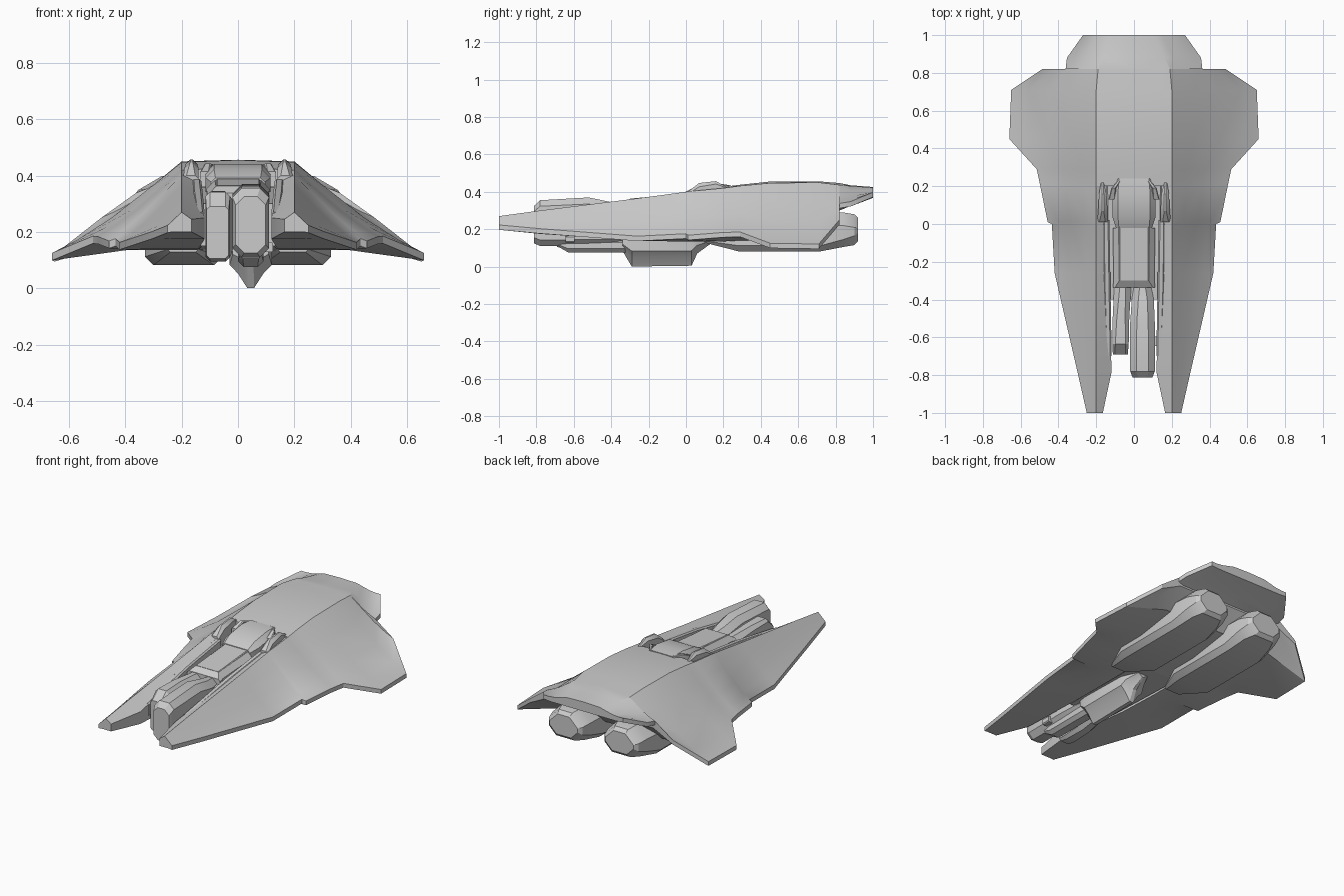
import bpy, bmesh


def finish(name, verts, faces, mirror=False, angle=0.5):
    me = bpy.data.meshes.new(name)
    me.from_pydata(verts, [], faces)
    bm = bmesh.new()
    bm.from_mesh(me)
    bmesh.ops.remove_doubles(bm, verts=bm.verts, dist=0.0003)
    bmesh.ops.recalc_face_normals(bm, faces=bm.faces)
    bm.to_mesh(me)
    bm.free()
    ob = bpy.data.objects.new(name, me)
    bpy.context.collection.objects.link(ob)
    bpy.ops.object.select_all(action='DESELECT')
    ob.select_set(True)
    bpy.context.view_layer.objects.active = ob
    if mirror:
        m = ob.modifiers.new("mirror", 'MIRROR')
        m.merge_threshold = 0.0005
        bpy.ops.object.modifier_apply(modifier=m.name)
    bpy.ops.object.shade_smooth_by_angle(angle=angle)
    return ob


def loft(name, rings, mirror=False, skip=None):
    """Join rings of equal point count, capping both ends."""
    n = len(rings[0])
    verts = [p for r in rings for p in r]
    faces = [list(range(n)), [(len(rings) - 1) * n + i for i in range(n)]]
    for k in range(len(rings) - 1):
        for i in range(n):
            j = (i + 1) % n
            f = [k * n + i, k * n + j, (k + 1) * n + j, (k + 1) * n + i]
            if all(abs(verts[v][0]) < 1e-6 for v in f):
                continue  # no wall on the mirror plane
            faces.append(f)
    return finish(name, verts, faces, mirror)


def octagon(y, x0, x1, z0, z1, c, ct=None):
    """Chamfered rectangle; ct is the chamfer of the top corners."""
    t = c if ct is None else ct
    return [(x0 + c, y, z0), (x1 - c, y, z0), (x1, y, z0 + c), (x1, y, z1 - t),
            (x1 - t, y, z1), (x0 + t, y, z1), (x0, y, z1 - t), (x0, y, z0 + c)]


def pod(name, sections, mirror=False):
    return loft(name, [octagon(*s) for s in sections], mirror)


# Hull with swept wings and front prongs: y, inner x/z, ridge x/z, edge x/z, belly x/z
hull = [
    (-1.0, .165, .245, .20, .27, .25, .21, .235, .20),
    (-.78, .118, .25, .20, .30, .30, .19, .24, .175),
    (-.26, .14, .34, .20, .365, .42, .15, .28, .14),
    (0.0, .145, .375, .20, .40, .435, .163, .30, .135),
    (.01, .145, .377, .20, .402, .457, .155, .30, .135),
    (.20, .145, .40, .20, .42, .496, .170, .32, .135),
    (.201, 0, .427, .20, .42, .496, .170, .32, .135),
    (.29, 0, .438, .20, .432, .515, .172, .34, .14),
    (.45, 0, .455, .20, .447, .66, .112, .36, .14),
    (.71, 0, .456, .20, .45, .65, .108, .36, .18),
    (.82, 0, .447, .19, .437, .485, .237, .35, .29),
    (.821, 0, .447, .19, .437, .362, .325, .33, .30),
    (.88, 0, .435, .16, .431, .355, .335, .28, .325),
    (1.0, 0, .426, .11, .423, .27, .385, .22, .368),
]
rings = []
for y, xi, zi, xr, zr, xe, ze, xb, zb in hull:
    t = 0.013
    sag = 0.05 * (xe - xr) if y > -0.5 else 0
    mids = [(xr + (xe - xr) * f, y, zr + (ze + t - zr) * f - sag * s)
            for f, s in ((.25, .5), (.55, 1), (.8, .7))]
    rings.append([(xi, y, zi), (xr, y, zr), *mids, (xe, y, ze + t),
                  (xe, y, ze - t), (xb, y, zb), (xi, y, zb)])
loft("winged_hull", rings, True)

# Engine nacelles under the rear
pod("engine_nacelle", [
    (.10, .14, .25, .128, .17, .01),
    (.28, .055, .33, .082, .24, .03),
    (.72, .055, .33, .082, .28, .03, .06),
    (.84, .06, .32, .105, .29, .04, .07),
    (.90, .075, .305, .115, .28, .05, .07),
    (.92, .095, .285, .135, .26, .045, .055)], True)

# Core between the prongs, canopy and rear block
pod("center_core", [(-.40, -.15, .15, .15, .30, .02), (.22, -.16, .16, .136, .36, .02)])
pod("canopy", [
    (-.335, -.112, .112, .2, .338, .012),
    (-.30, -.108, .108, .2, .362, .03),
    (-.02, -.112, .112, .2, .382, .03)])
pod("canopy_panel", [
    (-.30, -.078, .078, .3, .364, .004),
    (-.02, -.078, .078, .3, .388, .004)])
pod("canopy_hump", [
    (-.02, -.095, .095, .3, .392, .015),
    (.04, -.115, .115, .3, .422, .03),
    (.16, -.115, .115, .3, .44, .03),
    (.24, -.10, .10, .3, .435, .02)])

# Raised blades beside the canopy
pod("side_blade", [
    (.01, .14, .195, .32, .40, .012),
    (.07, .14, .19, .32, .447, .012, .02),
    (.16, .145, .185, .32, .457, .012, .015),
    (.22, .16, .175, .32, .424, .004)], True)
pod("inner_spike", [
    (.13, .10, .135, .36, .415, .005),
    (.19, .095, .12, .36, .443, .005),
    (.23, .07, .085, .36, .436, .003)], True)
pod("side_rail", [
    (-.70, .118, .15, .19, .27, .008),
    (-.30, .125, .162, .19, .345, .008),
    (.02, .13, .165, .19, .388, .008)], True)

# Uneven pair of forward gun housings
pod("left_gun_housing", [
    (-.69, -.112, -.033, .105, .29, .012),
    (-.635, -.115, -.028, .095, .342, .016),
    (-.50, -.113, -.025, .095, .345, .022),
    (-.33, -.105, -.015, .12, .335, .03)])
pod("right_gun_housing", [
    (-.812, -.008, .098, .125, .325, .03),
    (-.78, -.02, .11, .11, .355, .032),
    (-.52, -.02, .11, .11, .37, .035),
    (-.40, -.012, .105, .11, .345, .035),
    (-.33, 0, .09, .12, .335, .03)])

# Belly gun: barrel, knob and keeled housing
pod("belly_barrel", [
    (-.68, .005, .085, .105, .15, .012),
    (-.63, .0, .09, .076, .15, .02),
    (-.32, .0, .09, .076, .15, .02)])
pod("barrel_knob", [(-.645, .08, .125, .128, .165, .006),
                    (-.595, .08, .125, .128, .165, .006)])
keel = [(-.075, .15), (-.075, .085), (-.045, .055), (-.012, .005),
        (.012, .005), (.045, .055), (.075, .085), (.075, .15)]
keel_rings = []
for y, w, d in ((-.34, .85, .45), (-.29, 1, 1.03), (.03, 1, 1), (.06, .85, .55), (.13, .45, .2)):
    keel_rings.append([(.045 + x * w, y, .15 + (z - .15) * d) for x, z in keel])
loft("belly_gun_housing", keel_rings)
